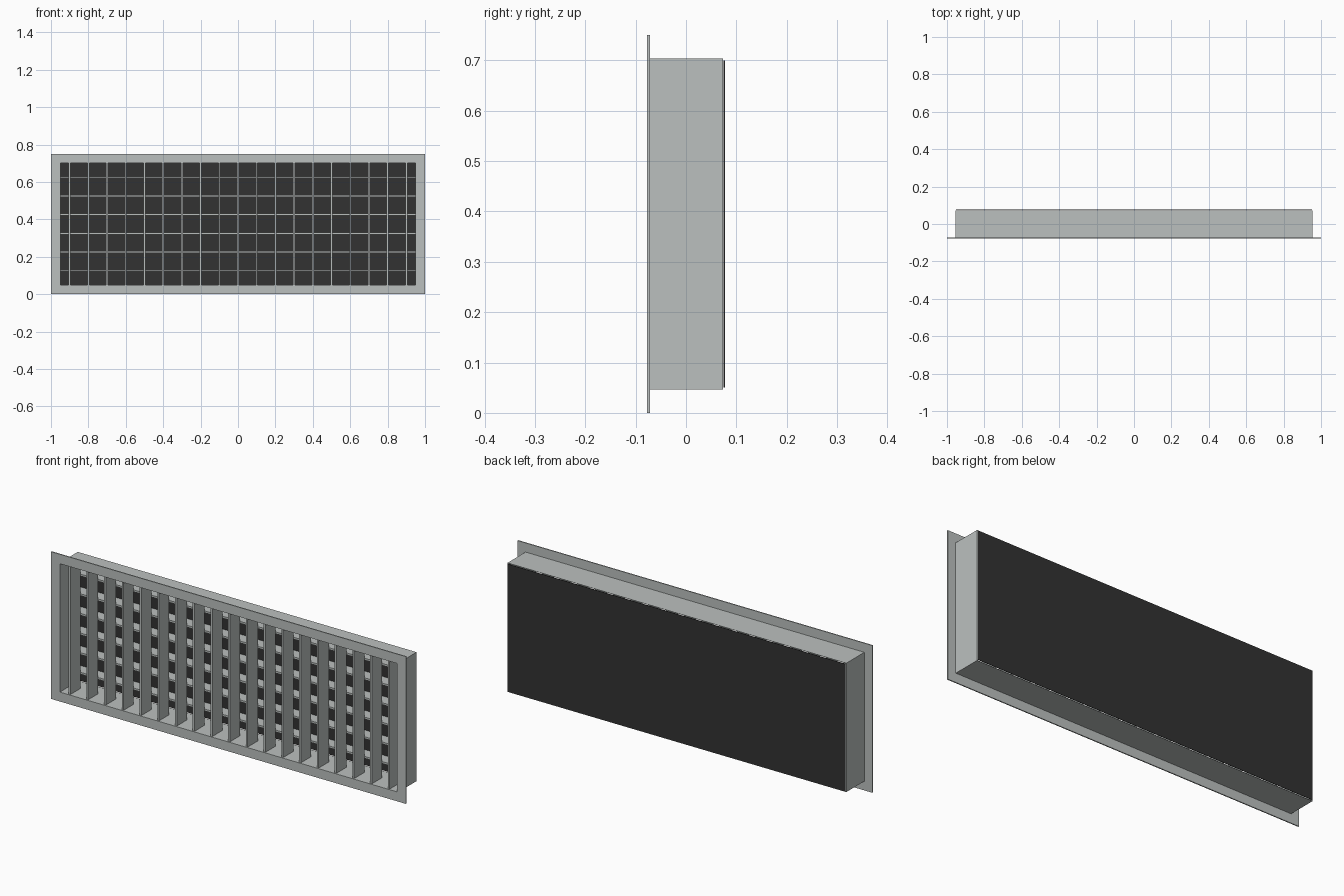
import bpy
import bmesh
from mathutils import Vector

if "Cube" in bpy.data.objects:
    bpy.data.objects.remove(bpy.data.objects["Cube"])


def material(name, rgb):
    m = bpy.data.materials.new(name)
    m.diffuse_color = (*rgb, 1.0)
    m.use_nodes = True
    m.node_tree.nodes["Principled BSDF"].inputs["Base Color"].default_value = m.diffuse_color
    return m


GREY = material("light grey metal", (0.50, 0.53, 0.52))
DARK = material("dark backing", (0.032, 0.032, 0.032))


def finish(name, bm, mat):
    bmesh.ops.recalc_face_normals(bm, faces=bm.faces[:])
    mesh = bpy.data.meshes.new(name)
    bm.to_mesh(mesh)
    bm.free()
    mesh.materials.append(mat)
    obj = bpy.data.objects.new(name, mesh)
    bpy.context.collection.objects.link(obj)
    return obj


def box(name, lo, hi, mat):
    bm = bmesh.new()
    bmesh.ops.create_cube(bm, size=1.0)
    lo, hi = Vector(lo), Vector(hi)
    for v in bm.verts:
        v.co = (lo + hi) / 2 + v.co * (hi - lo)
    return finish(name, bm, mat)


def ring(name, outer, inner, y0, y1, mat):
    """Rectangular tube along y; outer and inner are (half width, z low, z high)."""
    bm = bmesh.new()
    loops = []
    for (w, a, b), y in ((outer, y0), (outer, y1), (inner, y1), (inner, y0)):
        loops.append([bm.verts.new(p) for p in
                      ((-w, y, a), (w, y, a), (w, y, b), (-w, y, b))])
    for i in range(4):
        p, q = loops[i], loops[(i + 1) % 4]
        for k in range(4):
            n = (k + 1) % 4
            bm.faces.new((p[k], p[n], q[n], q[k]))
    return finish(name, bm, mat)


MID = 0.375
INNER = (0.95, 0.048, 0.702)
T = 0.005  # half thickness of a blade

# Front flange and the duct collar behind it
ring("front_flange", (1.0, 0.0, 0.75), INNER, -0.077, -0.0715, GREY)
ring("duct_collar", (0.955, 0.0465, 0.7035), INNER, -0.0715, 0.0735, GREY)

# Vertical blades in front
for i in range(19):
    x = -0.9 + 0.1 * i
    box(f"vertical_blade_{i + 1}", (x - T, -0.0715, INNER[1]),
        (x + T, 0.010, INNER[2]), GREY)

# Horizontal blades behind
for i in range(6):
    z = MID - 0.25 + 0.1 * i
    box(f"horizontal_blade_{i + 1}", (-0.95, 0.011, z - T),
        (0.95, 0.072, z + T), GREY)

# Dark backing plate
box("backing_plate", (-0.952, 0.0745, 0.05), (0.952, 0.077, 0.70), DARK)
